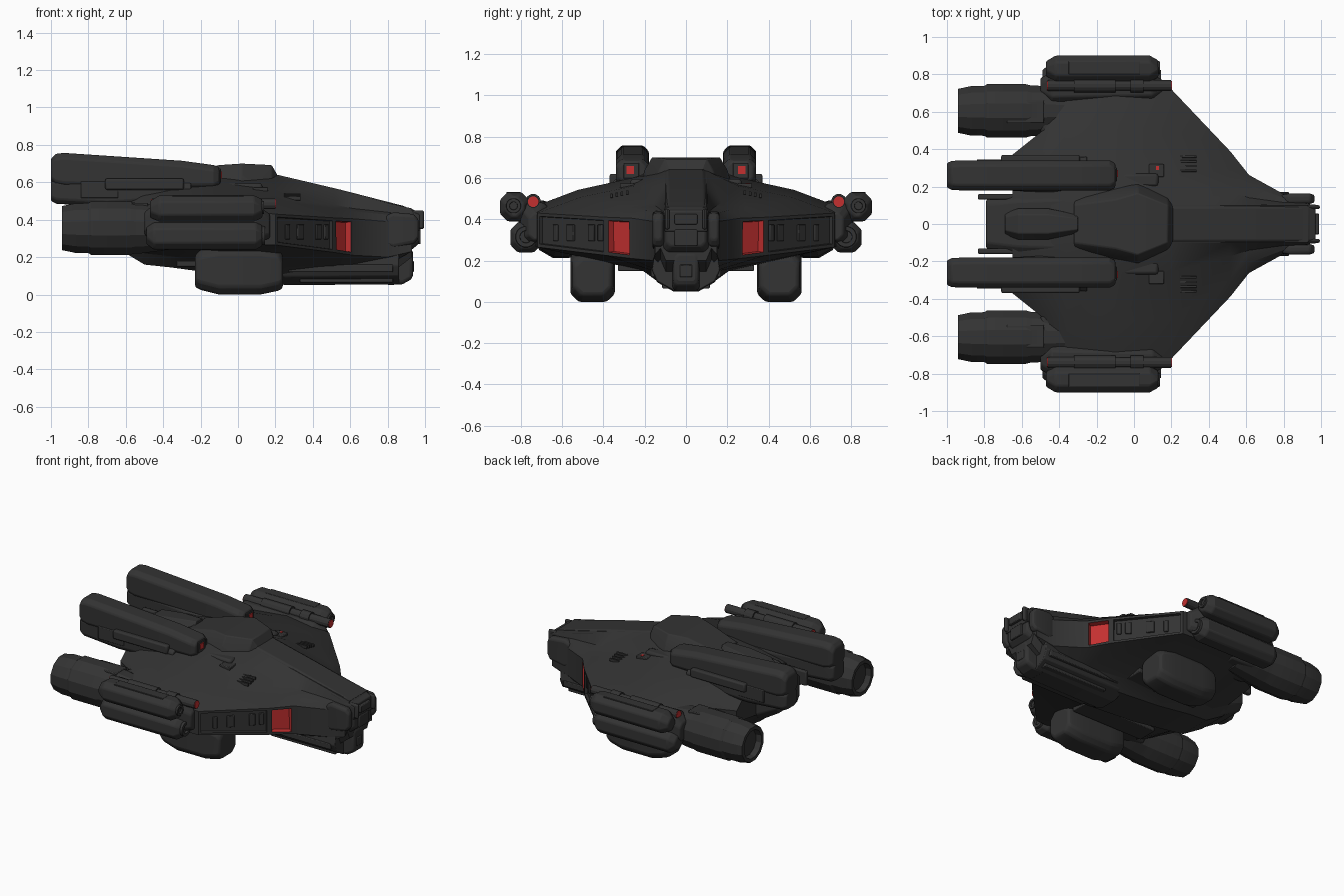
import bpy, bmesh, math
from mathutils import Vector, Matrix
from mathutils.bvhtree import BVHTree

if "Cube" in bpy.data.objects:
    bpy.data.objects.remove(bpy.data.objects["Cube"])


def material(name, col):
    m = bpy.data.materials.new(name)
    m.diffuse_color = (*col, 1)
    m.use_nodes = True
    m.node_tree.nodes["Principled BSDF"].inputs["Base Color"].default_value = m.diffuse_color
    return m


HULL = material("dark_grey", (0.033, 0.033, 0.033))
RED = material("signal_red", (0.55, 0.03, 0.03))


def finish(name, bm, mat=HULL, bevel=0.0):
    me = bpy.data.meshes.new(name)
    bm.to_mesh(me)
    bm.free()
    ob = bpy.data.objects.new(name, me)
    bpy.context.collection.objects.link(ob)
    me.materials.append(mat)
    if mat is HULL:
        me.materials.append(RED)
    if bevel:
        b = ob.modifiers.new("bevel", 'BEVEL')
        b.width, b.segments, b.limit_method = bevel, 2, 'ANGLE'
    return ob


def loft(name, rings, mat=HULL, bevel=0.0, edit=None):
    """Skin equal-length rings of points and cap both ends."""
    bm = bmesh.new()
    vs = [[bm.verts.new(p) for p in r] for r in rings]
    n = len(rings[0])
    quads = {}
    for i in range(len(vs) - 1):
        for j in range(n):
            k = (j + 1) % n
            quads[i, j] = bm.faces.new((vs[i][j], vs[i][k], vs[i + 1][k], vs[i + 1][j]))
    bm.faces.new(vs[0])
    bm.faces.new(vs[-1])
    bmesh.ops.recalc_face_normals(bm, faces=bm.faces)
    if edit:
        edit(bm, quads)
    return finish(name, bm, mat, bevel)


def half(x, pts):
    """Symmetric ring about y = 0 from top to bottom points."""
    return [(x, y, z) for y, z in pts] + [(x, -y, z) for y, z in reversed(pts)]


def pod(name, cy, stations, ch=0.03, mat=HULL, bevel=0.008):
    """Chamfered box along x; stations are (x, half width, z low, z high)."""
    rings = []
    for x, h, a, b in stations:
        c = min(ch, h * 0.8, (b - a) * 0.4)
        rings.append([(x, cy + y, z) for y, z in (
            (h - c, b), (h, b - c), (h, a + c), (h - c, a),
            (c - h, a), (-h, a + c), (-h, b - c), (c - h, b))])
    return loft(name, rings, mat, bevel)


def box(name, c, size, mat=HULL, bevel=0.005, rot=None):
    bm = bmesh.new()
    m = Matrix.Translation(c) @ (rot or Matrix()) @ Matrix.Diagonal((*size, 1))
    bmesh.ops.create_cube(bm, size=1, matrix=m)
    return finish(name, bm, mat, bevel)


def lathe(name, cy, cz, prof, n=16, mat=HULL):
    """Turned part along x; profile points are (x, radius)."""
    off = math.pi / n
    return loft(name, [[(x, cy + r * math.cos(off + 2 * math.pi * k / n),
                         cz + r * math.sin(off + 2 * math.pi * k / n)) for k in range(n)]
                       for x, r in prof], mat)


# Main hull with swept wings: x, half width, top, shoulder, edge top, edge bottom, belly
stations = [
    (-.65, .37, .57, .55, .42, .34, .25), (-.50, .49, .59, .58, .45, .29, .16),
    (-.36, .70, .62, .58, .45, .28, .145), (-.10, .74, .65, .60, .46, .27, .11),
    (.20, .72, .635, .56, .43, .265, .09), (.515, .388, .56, .48, .41, .225, .09),
    (.615, .262, .535, .46, .405, .21, .09), (.80, .16, .49, .44, .39, .20, .10),
    (.93, .15, .46, .42, .37, .23, .20)]
rings = []
for x, w, zt, zs, ze, zl, zb in stations:
    ys = .1 + .25 * (w - .1)
    rings.append(half(x, [(min(.1, ys - .01), zt), (ys, zs),
                          (ys + .55 * (w - ys), zs + .5 * (ze - zs) + .012), (w, ze), (w, zl),
                          (.1 + .15 * w, zb + .06), (.09 + .05 * w, zb)]))
tree = None


def recess_edges(bm, q):
    global tree
    tree = BVHTree.FromBMesh(bm)
    # recessed red intakes and long dark recesses in the leading edges
    for j in (3, 9):
        bmesh.ops.inset_individual(bm, faces=[q[5, j]], thickness=.023, depth=0)
        walls = bmesh.ops.inset_individual(bm, faces=[q[5, j]], thickness=.006, depth=-.035)
        for f in walls['faces'] + [q[5, j]]:
            f.material_index = 1
        bmesh.ops.inset_individual(bm, faces=[q[4, j]], thickness=.022, depth=0)
        bmesh.ops.inset_individual(bm, faces=[q[4, j]], thickness=.004, depth=-.018)


loft("main_hull", rings, edit=recess_edges)


def top(x, y):
    return tree.ray_cast(Vector((x, y, 2)), Vector((0, 0, -1)))[0].z


# Cockpit hump, spine strip and tail body
loft("cockpit_hump", [half(x, p) for x, p in (
    (-.32, [(.10, .635), (.13, .61), (.17, .50)]), (-.10, [(.13, .692), (.18, .64), (.22, .54)]),
    (.02, [(.165, .70), (.20, .64), (.23, .54)]), (.18, [(.10, .692), (.13, .64), (.17, .52)]),
    (.21, [(.08, .64), (.10, .62), (.12, .50)]))], bevel=.006)
loft("spine_strip", [half(x, [(.085, z), (.105, z - .015), (.105, z - .1)]) for x, z in (
    (.19, .645), (.55, .56), (.88, .475), (.97, .44))], bevel=.004)
loft("tail_body", [half(x, p) for x, p in (
    (-.79, [(.10, .53), (.13, .51), (.13, .38), (.10, .34)]),
    (-.62, [(.12, .58), (.16, .55), (.16, .30), (.12, .24)]),
    (-.30, [(.13, .62), (.17, .58), (.17, .24), (.12, .16)]))], bevel=.008)
loft("tail_hatch", [half(x, [(.05 * k, z), (.085 * k, z - .04)]) for x, k, z in (
    (-.69, .7, .585), (-.62, 1, .63), (-.46, 1, .65), (-.30, .6, .66))], bevel=.004)

# Nose block, face panels and keel
pod("nose_block", 0, [(.78, .11, .24, .47), (.93, .11, .24, .46), (.965, .095, .27, .43)], .02)
for z, h, x in ((.40, .05, .985), (.31, .08, .972)):
    box("nose_face_panel", (x - .02, 0, z), (.05, .11, h))
loft("keel", [half(x, [(.15, .24), (.165, a + .10), (.14, a + .045), (.06, a)]) for x, a in (
    (.20, .07), (.25, .05), (.86, .055))], bevel=.006)
pod("keel_tip", 0, [(.80, .07, .05, .24), (.88, .065, .055, .24), (.925, .06, .08, .24),
                    (.935, .05, .10, .23)], .015)
box("keel_face", (.93, 0, .15), (.02, .06, .06))

wing_dir = Vector((-.42, .44, 0)).normalized()
for s in (1, -1):
    # Nose cheeks and rails
    pod("nose_cheek", s * .135, [(.79, .022, .26, .42), (.83, .028, .25, .44),
                                 (.94, .028, .27, .43), (.965, .02, .30, .40)], .012)
    box("nose_rail", (.945, s * .09, .40), (.10, .022, .10), bevel=.012)
    box("keel_side_plate", (.55, s * .155, .14), (.56, .03, .04))
    box("keel_runner", (.58, s * .09, .09), (.50, .05, .05))
    box("tail_rail", (-.68, s * .145, .50), (.31, .03, .10), bevel=.008)

    # Upper nacelles
    pod("upper_nacelle", s * .26, [(-1, .066, .60, .725), (-.975, .077, .58, .752),
                                   (-.93, .08, .57, .757), (-.30, .08, .56, .715),
                                   (-.13, .08, .56, .692), (-.10, .065, .575, .68)], .028)
    pod("nacelle_lower_body", s * .26, [(-1, .06, .50, .62), (-.97, .07, .485, .62),
                                        (-.70, .08, .47, .62), (-.25, .10, .50, .60)], .025)
    box("nacelle_side_panel", (-.50, s * .34, .59), (.42, .06, .06), bevel=.01)
    box("nacelle_side_box", (-.74, s * .325, .56), (.20, .04, .09))
    box("nacelle_front_frame", (-.10, s * .265, .635), (.016, .075, .075), bevel=.003)
    box("nacelle_red_light", (-.089, s * .27, .638), (.006, .038, .038), RED, 0)

    # Main engines
    lathe("main_engine", s * .605, .355, [
        (-.90, .07), (-.90, .092), (-.94, .098), (-.94, .122), (-.87, .137), (-.80, .138),
        (-.785, .148), (-.58, .148), (-.55, .14), (-.52, .14), (-.30, .11)], 12)
    box("engine_top_plate", (-.58, s * .60, .475), (.20, .12, .03))
    box("engine_mount", (-.36, s * .59, .36), (.28, .22, .20), bevel=.02)

    # Wing tip pods with gun
    pod("upper_tip_pod", s * .83, [(-.47, .04, .41, .50), (-.42, .07, .39, .53),
                                   (.085, .07, .39, .53), (.13, .045, .41, .51)], .035)
    pod("lower_tip_pod", s * .775, [(-.49, .05, .27, .36), (-.45, .075, .24, .385),
                                    (.095, .075, .24, .385), (.13, .055, .26, .37)], .035)
    lathe("lower_pod_muzzle", s * .775, .315, [(.10, .055), (.145, .05), (.145, .03), (.125, .028)])
    lathe("upper_pod_muzzle", s * .835, .465, [(.10, .04), (.14, .035), (.14, .02), (.125, .018)])
    pod("tip_mount", s * .73, [(-.50, .05, .32, .44), (-.44, .08, .28, .49),
                               (.10, .07, .28, .48), (.17, .03, .30, .43)], .03)
    box("upper_pod_plate", (-.16, s * .835, .525), (.38, .07, .014), bevel=.003)
    lathe("gun_barrel", s * .74, .485, [
        (-.46, .03), (-.32, .03), (-.32, .038), (-.10, .038), (-.10, .028), (-.02, .028),
        (-.02, .038), (.05, .038), (.05, .030), (.198, .030)], 12)
    for x0, x1 in ((.196, .202), (-.464, -.458)):
        lathe("gun_red_disc", s * .74, .485, [(x0, .026), (x1, .026)], 12, RED)

    # Belly pods
    pod("belly_pod", s * .452, [(-.23, .085, .04, .21), (-.20, .10, .025, .24), (-.10, .108, 0, .26),
                                (.12, .108, 0, .26), (.215, .10, .02, .24),
                                (.24, .09, .035, .21)], .04, bevel=.012)
    box("belly_plate", (-.05, s * .26, .165), (.56, .14, .03))

    # Leading edge ribs set into the recess
    rot = Matrix.Rotation(math.atan2(s * wing_dir.y, wing_dir.x), 4, 'Z')
    for t, l in ((.20, .03), (.26, .04), (.40, .05), (.50, .03)):
        p = Vector((.62, .28, 0)) + wing_dir * t
        box("edge_rib", (p.x - .014, s * (p.y - .014), .335), (l, .022, .08), rot=rot, bevel=.004)

    # Wing top vents and fittings
    for i in range(4):
        y = .285 + .025 * i
        box("wing_vent", (.29, s * y, top(.29, y) + .003), (.09, .012, .02), bevel=.002)
    box("wing_fitting", (.12, s * .285, top(.12, .285) - .004), (.08, .07, .026))
    box("shoulder_fairing", (0, s * .235, .565), (.26, .07, .06), bevel=.015)

# Small red beacon on the wing
box("wing_beacon", (.125, .30, top(.125, .30) + .011), (.016, .022, .009), RED, 0)

# Smooth shading that keeps the edges sharp
for ob in bpy.context.scene.objects:
    ob.select_set(True)
    bpy.context.view_layer.objects.active = ob
bpy.ops.object.shade_smooth_by_angle(angle=math.radians(25))
